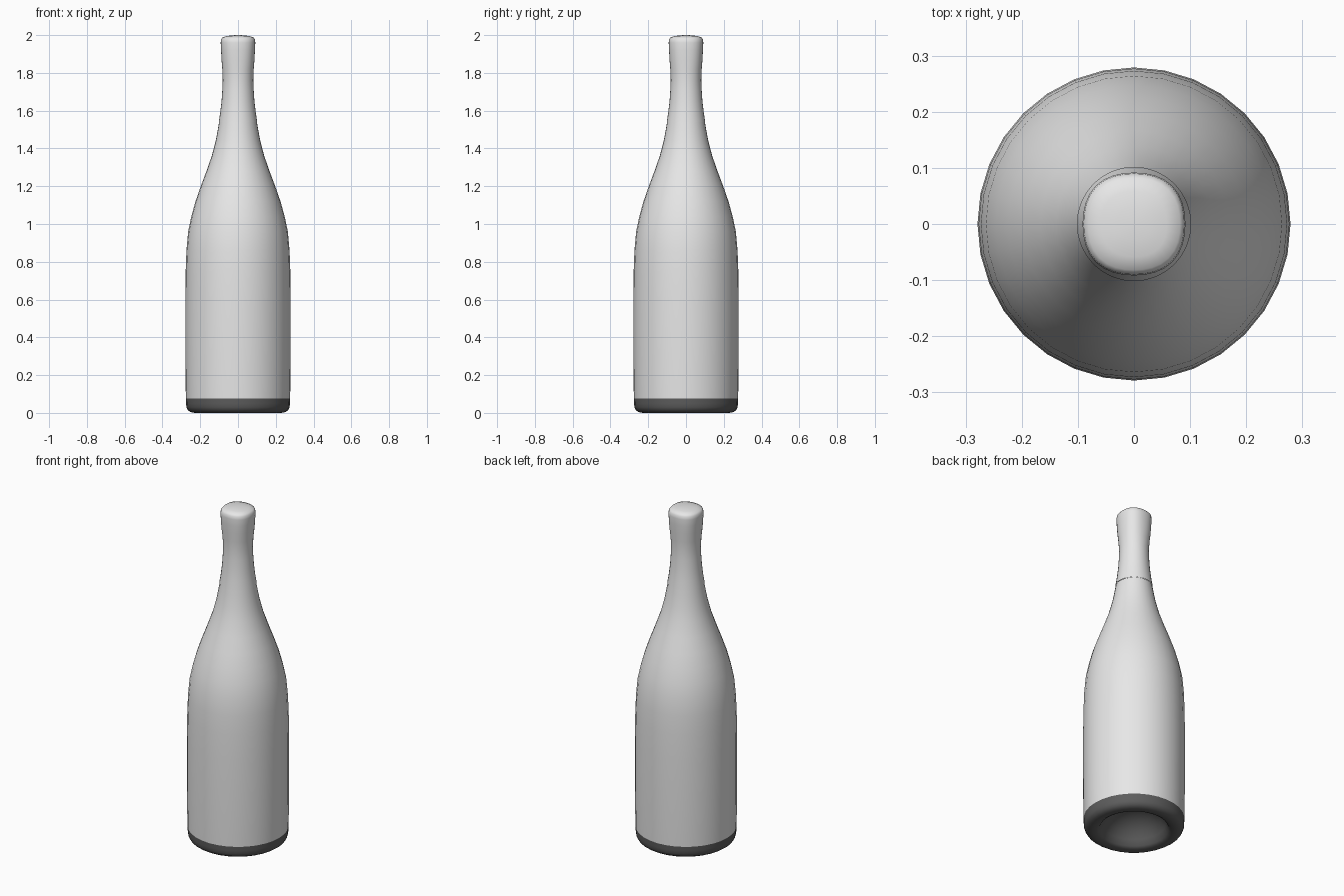
import bpy, bmesh, math

if "Cube" in bpy.data.objects:
    bpy.data.objects.remove(bpy.data.objects["Cube"])

def material(name, v):
    m = bpy.data.materials.new(name)
    m.diffuse_color = (v, v, v, 1)
    m.use_nodes = True
    m.node_tree.nodes["Principled BSDF"].inputs["Base Color"].default_value = m.diffuse_color
    return m

light = material("light_grey", 0.8)
dark = material("dark_grey", 0.11)

def lathe(name, profile, mat, sides=32, squareness=None):
    """Revolve (radius, z) points; radius 0 makes a pole."""
    bm = bmesh.new()
    rings = []
    for r, z in profile:
        if r == 0:
            rings.append([bm.verts.new((0, 0, z))])
            continue
        ring = []
        for i in range(sides):
            a = 2 * math.pi * i / sides
            k = 1 - squareness(z) * math.cos(4 * a) if squareness else 1
            ring.append(bm.verts.new((r * k * math.cos(a), r * k * math.sin(a), z)))
        rings.append(ring)
    for a, b in zip(rings, rings[1:]):
        for i in range(sides):
            j = (i + 1) % sides
            q = [a[i % len(a)], a[j % len(a)], b[j % len(b)], b[i % len(b)]]
            bm.faces.new(list(dict.fromkeys(q)))
    me = bpy.data.meshes.new(name)
    bm.to_mesh(me)
    bm.free()
    ob = bpy.data.objects.new(name, me)
    bpy.context.collection.objects.link(ob)
    me.materials.append(mat)
    bpy.ops.object.select_all(action='DESELECT')
    bpy.context.view_layer.objects.active = ob
    ob.select_set(True)
    bpy.ops.object.shade_smooth_by_angle(angle=math.radians(40))
    return ob

# hollow underside, foot and dark lower band
lathe("base", [(0, 0.15), (0.06, 0.143), (0.11, 0.12), (0.15, 0.085), (0.175, 0.045),
               (0.19, 0.012), (0.205, 0.003), (0.23, 0), (0.25, 0.004), (0.265, 0.014),
               (0.273, 0.03), (0.275, 0.05), (0.276, 0.075)], dark)

# glass body and shoulder
lathe("body", [(0.276, 0.075), (0.278, 0.2), (0.279, 0.4), (0.279, 0.6), (0.277, 0.75),
               (0.273, 0.86), (0.264, 0.96), (0.247, 1.04), (0.225, 1.12), (0.197, 1.2),
               (0.167, 1.28), (0.139, 1.36), (0.118, 1.44), (0.105, 1.51), (0.100, 1.54)], light)

# foil wrapped neck and cork, slightly squared towards the top
lathe("foil_cap", [(0.102, 1.54), (0.094, 1.59), (0.087, 1.65), (0.083, 1.71), (0.081, 1.76),
                   (0.084, 1.82), (0.089, 1.87), (0.092, 1.92), (0.094, 1.96), (0.092, 1.978),
                   (0.084, 1.988), (0.06, 1.995), (0.03, 1.999), (0, 2.0)], light,
      squareness=lambda z: 0.025 * max(0, min(1, (z - 1.75) / 0.15)))
